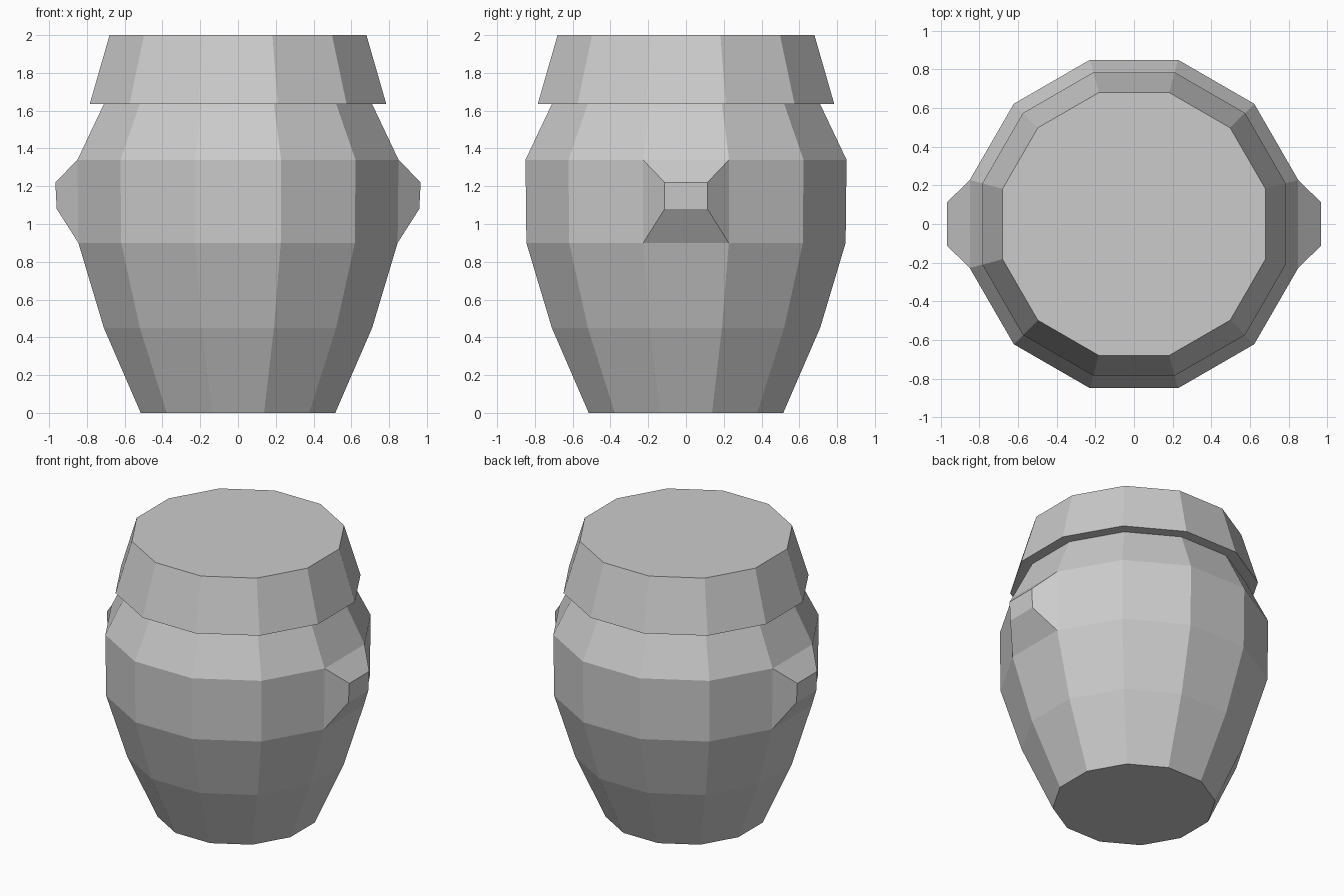
import bpy, bmesh
from math import pi, cos, sin
from mathutils import Vector

if "Cube" in bpy.data.objects:
    bpy.data.objects.remove(bpy.data.objects["Cube"])

SIDES = 12


def ring(bm, apothem, z):
    r = apothem / cos(pi / SIDES)
    return [bm.verts.new((r * cos(2 * pi * (i - 0.5) / SIDES),
                          r * sin(2 * pi * (i - 0.5) / SIDES), z)) for i in range(SIDES)]


def lathe(profile, cap_bottom=False, cap_top=False):
    """Stack twelve-sided rings; profile is (distance to flat side, height)."""
    bm = bmesh.new()
    rings = [ring(bm, a, z) for a, z in profile]
    for lo, hi in zip(rings, rings[1:]):
        for i in range(SIDES):
            j = (i + 1) % SIDES
            bm.faces.new((lo[i], lo[j], hi[j], hi[i]))
    if cap_bottom:
        bm.faces.new(rings[0][::-1])
    if cap_top:
        bm.faces.new(rings[-1])
    return bm


def finish(bm, name):
    mesh = bpy.data.meshes.new(name)
    bm.to_mesh(mesh)
    bm.free()
    ob = bpy.data.objects.new(name, mesh)
    bpy.context.collection.objects.link(ob)
    return ob


# Jar body
body = lathe([(0.515, 0), (0.71, 0.45), (0.845, 0.9), (0.85, 1.34), (0.71, 1.635)],
             cap_bottom=True)

# Side lugs: the belly faces on +x and -x pulled out into tapered knobs
body.faces.ensure_lookup_table()
lugs = [f for f in body.faces
        if 0.9 < f.calc_center_median().z < 1.3 and abs(f.calc_center_median().y) < 0.01]
for face in lugs:
    side = 1 if face.calc_center_median().x > 0 else -1
    tip = bmesh.ops.extrude_discrete_faces(body, faces=[face])["faces"][0]
    for v in tip.verts:
        high = v.co.z > 1.1
        v.co = Vector((side * (0.967 if high else 0.96),
                       0.113 if v.co.y > 0 else -0.113,
                       1.22 if high else 1.08))
finish(body, "jar_body")

# Overhanging lid, with its underside rim meeting the body
finish(lathe([(0.71, 1.635), (0.785, 1.635), (0.68, 2.0)], cap_top=True), "jar_lid")
